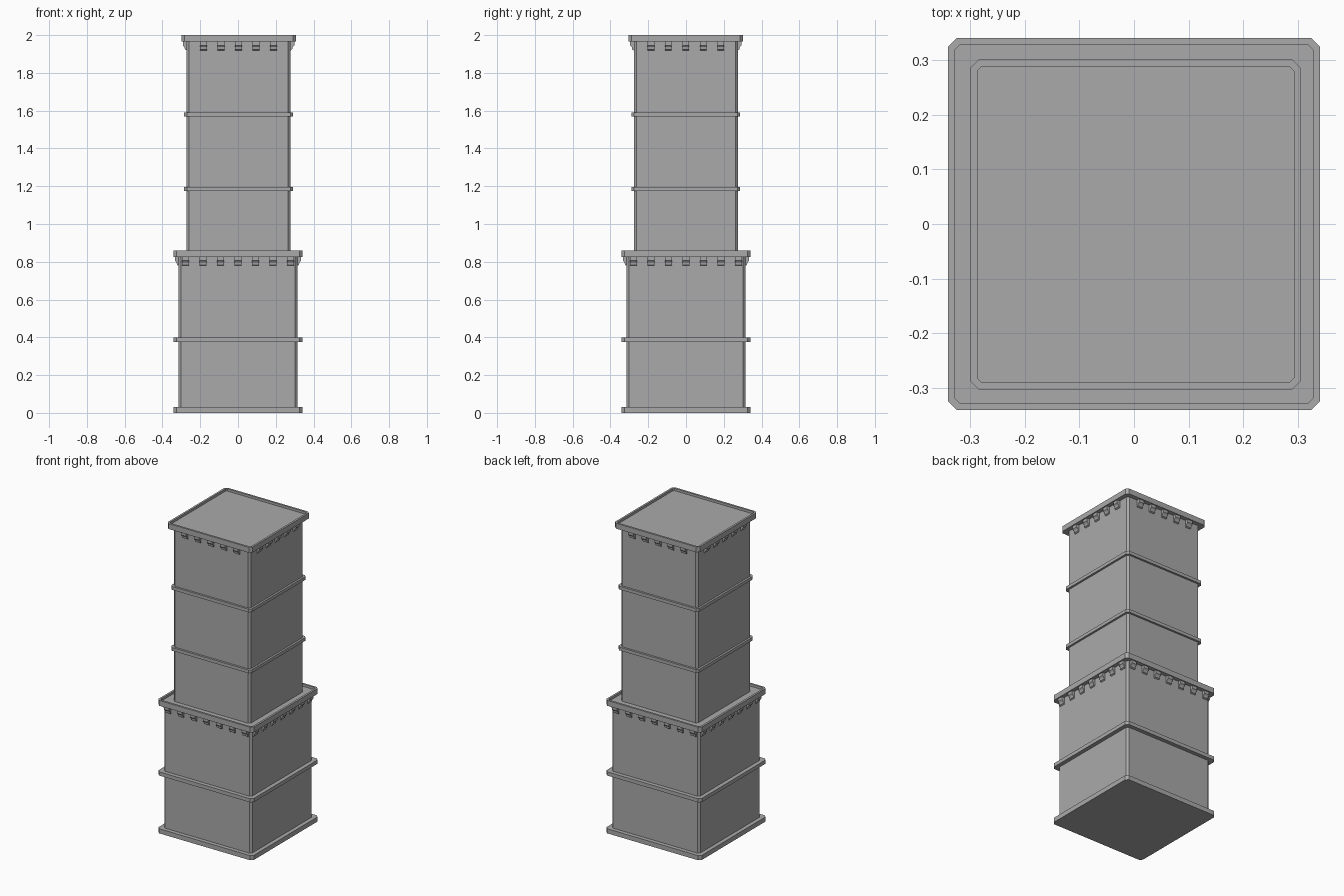
import bpy
import bmesh
from mathutils import Matrix, Vector

cube = bpy.data.objects.get("Cube")
if cube:
    bpy.data.objects.remove(cube, do_unlink=True)

stone = bpy.data.materials.new("grey_stone")
stone.use_nodes = True
grey = (0.4, 0.4, 0.4, 1)
stone.diffuse_color = grey
stone.node_tree.nodes["Principled BSDF"].inputs["Base Color"].default_value = grey


def finish(name, bm, centre):
    bmesh.ops.recalc_face_normals(bm, faces=bm.faces)
    mesh = bpy.data.meshes.new(name)
    bm.to_mesh(mesh)
    bm.free()
    mesh.materials.append(stone)
    obj = bpy.data.objects.new(name, mesh)
    obj.location = (centre[0], centre[1], 0)
    bpy.context.collection.objects.link(obj)
    return obj


def slab(name, half, low, high, cut, centre, rim=0, depth=0.015):
    """Square block with cut corners; a rim leaves a sunken top."""
    bm = bmesh.new()
    k = half - cut
    outline = [(k, -half), (half, -k), (half, k), (k, half),
               (-k, half), (-half, k), (-half, -k), (-k, -half)]
    base = bm.faces.new([bm.verts.new((x, y, low)) for x, y in outline])
    ext = bmesh.ops.extrude_face_region(bm, geom=[base], use_keep_orig=True)
    top_verts = [v for v in ext["geom"] if isinstance(v, bmesh.types.BMVert)]
    bmesh.ops.translate(bm, verts=top_verts, vec=(0, 0, high - low))
    bmesh.ops.recalc_face_normals(bm, faces=bm.faces)
    if rim:
        top = max(bm.faces, key=lambda f: f.calc_center_median().z)
        bmesh.ops.inset_individual(bm, faces=[top], thickness=rim)
        sunk = bmesh.ops.extrude_discrete_faces(bm, faces=[top])["faces"][0]
        bmesh.ops.translate(bm, verts=sunk.verts, vec=(0, 0, -depth))
    return finish(name, bm, centre)


def corbels(name, count, spacing, wall, top, reach, centre):
    """Rows of small stepped brackets on all four sides."""
    bm = bmesh.new()
    profile = [(-0.005, 0), (reach, 0), (reach, -0.02),
               (reach * 0.55, -0.03), (reach * 0.45, -0.042), (-0.005, -0.05)]
    width = 0.036
    for side in range(4):
        turn = Matrix.Rotation(side * 1.5707963, 3, 'Z')
        for i in range(count):
            x = (i - (count - 1) / 2) * spacing
            ends = [[bm.verts.new(turn @ Vector((x + s * width / 2, -wall - out, top + z)))
                     for out, z in profile] for s in (-1, 1)]
            bm.faces.new(ends[0])
            bm.faces.new(ends[1][::-1])
            for j in range(len(profile)):
                n = (j + 1) % len(profile)
                bm.faces.new((ends[0][j], ends[0][n], ends[1][n], ends[1][j]))
    return finish(name, bm, centre)


# Lower stage
mid = (0, 0)
slab("lower_body", 0.315, 0.01, 0.84, 0.013, mid)
slab("base_plinth", 0.341, 0, 0.03, 0.016, mid)
slab("lower_band", 0.341, 0.374, 0.398, 0.016, mid)
slab("lower_cornice", 0.341, 0.825, 0.86, 0.016, mid, rim=0.014)
corbels("lower_corbels", 7, 0.0925, 0.315, 0.826, 0.018, mid)

# Upper stage
mid = (0.003, -0.001)
slab("upper_body", 0.275, 0.83, 1.975, 0.013, mid)
for label, z in (("first", 1.176), ("second", 1.57)):
    slab(label + "_upper_band", 0.288, z, z + 0.021, 0.014, mid)
slab("upper_cornice", 0.303, 1.965, 2.0, 0.016, mid, rim=0.014)
corbels("upper_corbels", 5, 0.0925, 0.275, 1.966, 0.02, mid)
